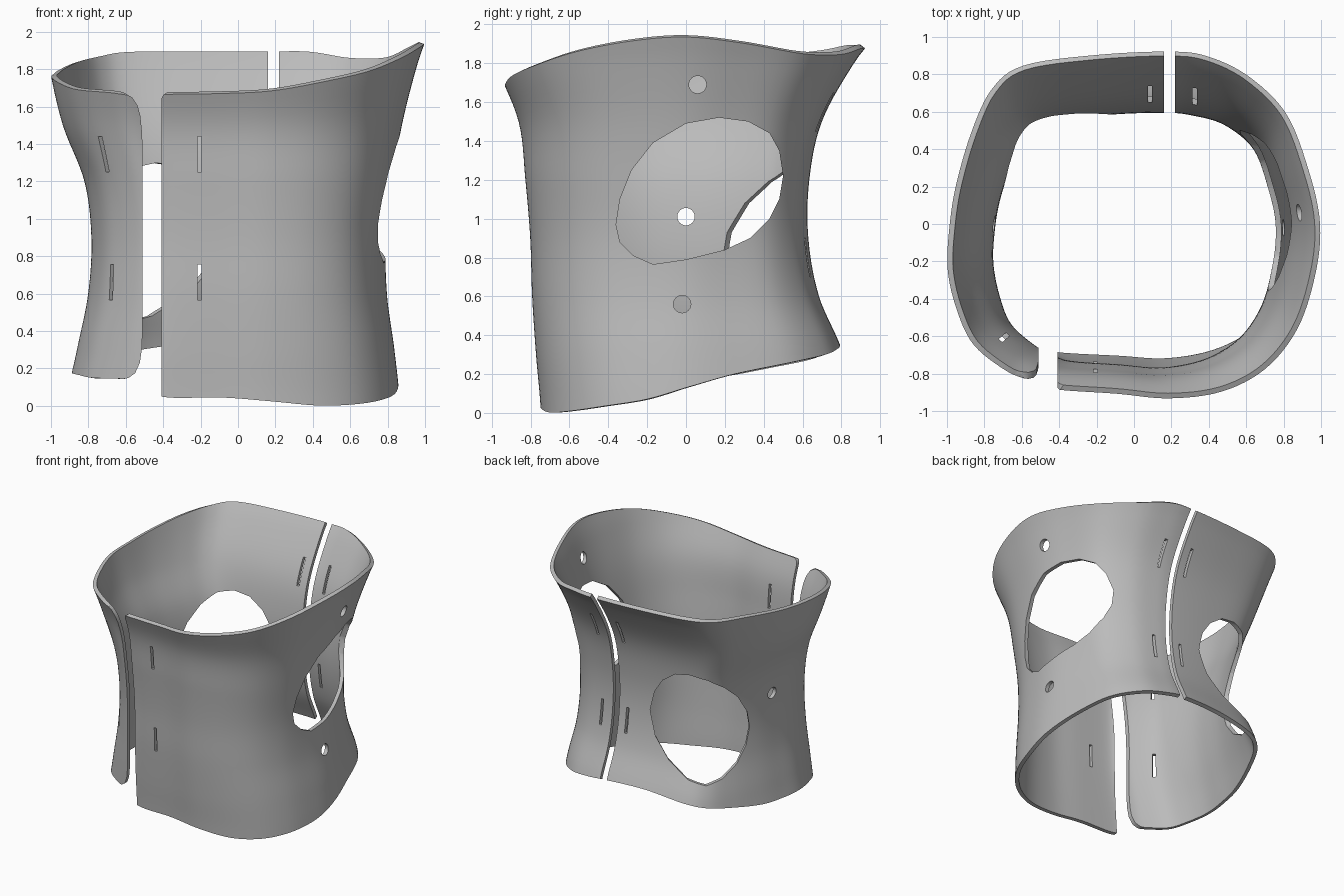
import bpy, bmesh, math
from mathutils import Vector

if "Cube" in bpy.data.objects:
    bpy.data.objects.remove(bpy.data.objects["Cube"])

THICKNESS = 0.03
STEPS, ROWS = 6, 36

# Outline stations, counter-clockwise from the front opening:
# unit x, unit y, top rim height, bottom rim height
STATIONS = [
    (-.45, -.95, 1.665, .05), (-.1, -.975, 1.67, .045), (.2, -.995, 1.685, .025),
    (.5, -.935, 1.735, .002), (.74, -.79, 1.79, .01), (.9, -.56, 1.86, .035),
    (.98, -.27, 1.915, .07), (1, 0, 1.935, .13), (.95, .3, 1.905, .2),
    (.84, .66, 1.85, .26), (.63, .885, 1.845, .3), (.4, .975, 1.875, .33),
    (.19, 1, 1.877, .35), (-.2, .98, 1.877, .355), (-.58, .92, 1.875, .315),
    (-.75, .795, 1.855, .28), (-.86, .55, 1.835, .24), (-.945, .25, 1.8, .195),
    (-.985, 0, 1.775, .18), (-1, -.25, 1.755, .175), (-.955, -.49, 1.72, .165),
    (-.87, -.69, 1.69, .15), (-.7, -.84, 1.675, .145), (-.58, -.9, 1.66, .14),
]

# Half extents in each direction, sampled every LEVEL of height
LEVEL = 0.3
RIGHT = [.92, .86, .80, .783, .82, .935, 1.005, 1.05]
LEFT = [.865, .835, .795, .79, .825, .875, .95, 1.04]
FRONT = [.75, .775, .795, .805, .83, .865, .985, 1.08]
BACK = [.85, .81, .685, .63, .635, .70, .865, 1.08]


def spline(a, b, c, d, t):
    """Smooth curve from b to c."""
    return b + t / 2 * (c - a + t * (2 * a - 5 * b + 4 * c - d + t * (3 * (b - c) + d - a)))


def extent(profile, z):
    """Half extent of the body at height z."""
    s = max(0, min(z / LEVEL, len(profile) - 1.001))
    i = int(s)
    near = [profile[max(0, min(i + k, len(profile) - 1))] for k in (-1, 0, 1, 2)]
    return spline(*near, s - i)


def column(i, t):
    """Station values at a fraction t past station i."""
    near = [STATIONS[(i + k) % len(STATIONS)] for k in (-1, 0, 1, 2)]
    return [spline(*values, t) for values in zip(*near)]


def make_object(name, bm):
    bmesh.ops.recalc_face_normals(bm, faces=bm.faces)
    mesh = bpy.data.meshes.new(name)
    bm.to_mesh(mesh)
    bm.free()
    obj = bpy.data.objects.new(name, mesh)
    bpy.context.collection.objects.link(obj)
    return obj


def prism(bm, outline, direction, near=0.3, far=1.3):
    """Cutter with an outline of (sideways, height) pushed along direction."""
    out = Vector(direction).normalized()
    side = Vector((-out.y, out.x, 0))
    rings = [[bm.verts.new(out * d + side * u + Vector((0, 0, z))) for u, z in outline]
             for d in (near, far)]
    bm.faces.new(rings[0])
    bm.faces.new(rings[1])
    for k in range(len(outline)):
        j = k - 1
        bm.faces.new((rings[0][j], rings[0][k], rings[1][k], rings[1][j]))


def circle(u, z, radius=.045, count=24):
    angles = [math.tau * k / count for k in range(count)]
    return [(u + radius * math.cos(a), z + radius * math.sin(a)) for a in angles]


def box(u, z, width, height):
    w, h = width / 2, height / 2
    return [(u - w, z - h), (u + w, z - h), (u + w, z + h), (u - w, z + h)]


# Body wall: one closed sheet, thickened inwards
bm = bmesh.new()
grid = []
for i in range(len(STATIONS)):
    for s in range(STEPS):
        x, y, top, bottom = column(i, s / STEPS)
        line = []
        for r in range(ROWS + 1):
            z = bottom + (top - bottom) * r / ROWS
            px = x * extent(LEFT if x > 0 else RIGHT, z)
            py = y * extent(BACK if y > 0 else FRONT, z)
            line.append(bm.verts.new((px, py, z)))
        grid.append(line)
for c in range(len(grid)):
    a, b = grid[c - 1], grid[c]
    for r in range(ROWS):
        bm.faces.new((a[r], b[r], b[r + 1], a[r + 1]))
shell = make_object("brace_shell", bm)

# Make sure the wall faces outwards before thickening
face = shell.data.polygons[0]
if face.normal.dot(Vector((face.center.x, face.center.y, 0))) < 0:
    shell.data.flip_normals()

# Openings, all gathered in one cutter
front, back, left, right = (0, -1, 0), (0, 1, 0), (1, 0, 0), (-1, 0, 0)
bm = bmesh.new()

# Front opening with rounded panel corners, and the straight back opening
prism(bm, [(-.41, -.2), (-.41, 1.64), (-.4, 1.662), (-.375, 1.68), (-.375, 2.2),
           (-.67, 2.2), (-.66, 1.69), (-.61, 1.675), (-.565, 1.648), (-.537, 1.605),
           (-.522, 1.55), (-.514, 1.47), (-.51, 1.38), (-.51, .4), (-.515, .3),
           (-.525, .23), (-.55, .175), (-.585, .15), (-.63, .138), (-.64, -.2)], front)
prism(bm, box(-.19, 1, .06, 3), back)

# Strap slots beside both openings
for z, toward in ((.66, (-.68, -.57, 0)), (1.345, (-.71, -.62, 0))):
    prism(bm, box(-.205, z, .022, .19), front)
    prism(bm, box(0, z, .025, .19), toward, .6)
for u in (-.085, -.325):
    for z in (.8, 1.55):
        prism(bm, box(u, z, .022, .2), back)

# Large windows: left side, and right back corner
prism(bm, [(-.36, .97), (-.34, 1.1), (-.28, 1.25), (-.17, 1.39), (0, 1.49), (.17, 1.52),
           (.32, 1.5), (.43, 1.44), (.48, 1.35), (.5, 1.22), (.48, 1.1), (.43, 1),
           (.33, .9), (.2, .84), (0, .79), (-.17, .765), (-.27, .81), (-.34, .88)], left)
prism(bm, [(-.36, .93), (-.33, .74), (-.25, .59), (-.13, .48), (0, .44), (.13, .47),
           (.25, .55), (.33, .67), (.36, .8), (.34, .93), (.26, 1.08), (.15, 1.19),
           (.02, 1.27), (-.1, 1.3), (-.2, 1.28), (-.28, 1.2), (-.33, 1.09)], (-1, 1, 0))

# Round rivet holes
prism(bm, circle(.06, 1.69), left)
prism(bm, circle(-.02, .56), left)
prism(bm, circle(0, 1.01), right)
cutter = make_object("opening_cutter", bm)
cutter.hide_render = True

# Thicken and cut
bpy.ops.object.select_all(action='DESELECT')
bpy.context.view_layer.objects.active = shell
shell.select_set(True)
solid = shell.modifiers.new("Thickness", 'SOLIDIFY')
solid.thickness = THICKNESS
solid.offset = -1
cut = shell.modifiers.new("Openings", 'BOOLEAN')
cut.operation = 'DIFFERENCE'
cut.solver = 'EXACT'
cut.object = cutter
for name in ("Thickness", "Openings"):
    bpy.ops.object.modifier_apply(modifier=name)
bpy.data.objects.remove(cutter)

# Plain grey plastic
plastic = bpy.data.materials.new("grey_plastic")
plastic.use_nodes = True
grey = (.5, .5, .5, 1)
plastic.diffuse_color = grey
plastic.node_tree.nodes["Principled BSDF"].inputs["Base Color"].default_value = grey
shell.data.materials.clear()
shell.data.materials.append(plastic)
bpy.ops.object.shade_smooth_by_angle(angle=math.radians(35))

# Split into the two half panels
bpy.ops.object.mode_set(mode='EDIT')
bpy.ops.mesh.select_all(action='SELECT')
bpy.ops.mesh.separate(type='LOOSE')
bpy.ops.object.mode_set(mode='OBJECT')
for panel in bpy.context.selected_objects:
    middle = sum(v.co.x for v in panel.data.vertices) / max(1, len(panel.data.vertices))
    panel.name = "left_panel" if middle > 0 else "right_panel"
